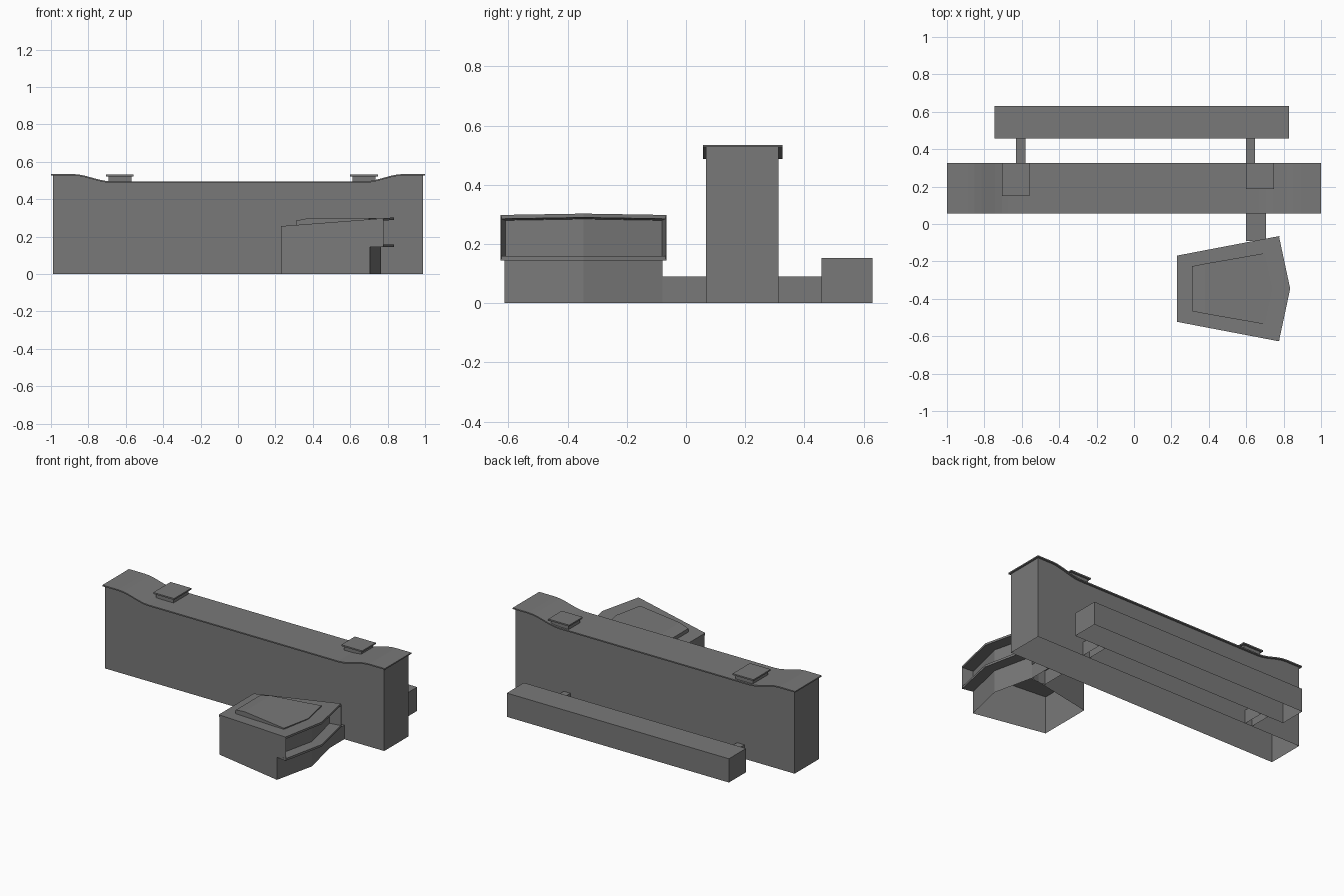
import bpy, bmesh, math
from mathutils import Vector

if "Cube" in bpy.data.objects:
    bpy.data.objects.remove(bpy.data.objects["Cube"])

grey = bpy.data.materials.new("concrete_grey")
grey.diffuse_color = (0.19, 0.19, 0.19, 1)
grey.use_nodes = True
grey.node_tree.nodes["Principled BSDF"].inputs["Base Color"].default_value = grey.diffuse_color


def finish(name, bm, drop_bottom=False, drop_top=False):
    """Orient faces, optionally open the shell, and make the object."""
    bmesh.ops.recalc_face_normals(bm, faces=bm.faces[:])
    bm.normal_update()
    gone = [f for f in bm.faces if (drop_bottom and f.normal.z < -0.5)
            or (drop_top and f.normal.z > 0.5)]
    bmesh.ops.delete(bm, geom=gone, context='FACES')
    mesh = bpy.data.meshes.new(name)
    bm.to_mesh(mesh)
    bm.free()
    mesh.materials.append(grey)
    bpy.context.collection.objects.link(bpy.data.objects.new(name, mesh))


def loft(name, ring_a, ring_b, **opts):
    """Closed solid between two matching rings."""
    bm = bmesh.new()
    a = [bm.verts.new(p) for p in ring_a]
    b = [bm.verts.new(p) for p in ring_b]
    n = len(a)
    bm.faces.new(a)
    bm.faces.new(b)
    for i in range(n):
        j = (i + 1) % n
        bm.faces.new((a[i], a[j], b[j], b[i]))
    finish(name, bm, **opts)


def box(name, x, y, z, **opts):
    ring = [(x[0], y[0]), (x[1], y[0]), (x[1], y[1]), (x[0], y[1])]
    loft(name, [(*p, z[0]) for p in ring], [(*p, z[1]) for p in ring], **opts)


def slab(name, pts, low, high, **opts):
    """Footprint between two heights, each a function of x."""
    loft(name, [(x, y, low(x)) for x, y in pts],
         [(x, y, high(x)) for x, y in pts], **opts)


# Long hall: walls follow the roof curve, open below
def roof_z(x):
    t = min(max((abs(x) - 0.67) / 0.22, 0), 1)
    return 0.495 + 0.04 * (0.5 - 0.5 * math.cos(math.pi * t))


right = [0.67 + 0.22 * i / 6 for i in range(7)]
bend = [-x for x in reversed(right)] + right


def long_profile(half, bottom):
    xs = [-half] + bend + [half]
    upper = [(x, roof_z(x)) for x in xs]
    if bottom is None:
        lower = [(x, roof_z(x) - 0.008) for x in reversed(xs)]
    else:
        upper = [(x, z - 0.006) for x, z in upper]
        lower = [(half, bottom), (-half, bottom)]
    return upper + lower


def along_y(name, profile, y0, y1, **opts):
    loft(name, [(x, y0, z) for x, z in profile], [(x, y1, z) for x, z in profile], **opts)


along_y("hall_walls", long_profile(0.988, 0), 0.068, 0.312,
        drop_bottom=True, drop_top=True)
along_y("hall_roof", long_profile(1.0, None), 0.057, 0.325)

# Rooftop huts with cap plates
for side, x0, x1, y0 in (("left", -0.705, -0.558, 0.15), ("right", 0.6, 0.748, 0.188)):
    box(side + "_roof_hut", (x0 + 0.012, x1 - 0.012), (y0 + 0.012, 0.312), (0.48, 0.522),
        drop_bottom=True)
    box(side + "_roof_hut_cap", (x0, x1), (y0, 0.325), (0.522, 0.531))

# Rear wing and link corridors
box("rear_wing", (-0.745, 0.828), (0.457, 0.63), (0, 0.152), drop_bottom=True)
box("rear_link_left", (-0.632, -0.58), (0.312, 0.457), (0, 0.09), drop_bottom=True)
box("rear_link_right", (0.6, 0.647), (0.312, 0.457), (0, 0.09), drop_bottom=True)
box("front_link", (0.6, 0.705), (-0.09, 0.068), (0, 0.09), drop_bottom=True)

# Front pavilion, mirrored about its own centre line
MID = -0.346


def sym(half):
    return [(x, MID + h) for x, h in half] + [(x, MID - h) for x, h in reversed(half) if h]


def pav_roof(x):
    return 0.256 + (x - 0.23) * 0.077


slab("pavilion_walls", sym([(0.233, 0.174), (0.705, 0.267), (0.765, 0)]),
     lambda x: 0, lambda x: pav_roof(x) - 0.008, drop_bottom=True, drop_top=True)
slab("pavilion_roof", sym([(0.23, 0.177), (0.775, 0.281), (0.835, 0)]),
     lambda x: pav_roof(x) - 0.013, pav_roof)

# Balcony floor and side screens in front of the recessed facade
slab("balcony_floor", [(0.705, MID + 0.267), (0.775, MID + 0.281), (0.835, MID),
                       (0.775, MID - 0.281), (0.705, MID - 0.267), (0.765, MID)],
     lambda x: 0.145, lambda x: 0.159)
for side, s in (("left", 1), ("right", -1)):
    slab(side + "_balcony_screen",
         [(0.705, MID + s * 0.267), (0.778, MID + s * 0.281),
          (0.778, MID + s * 0.278), (0.705, MID + s * 0.264)],
         lambda x: 0.15, lambda x: pav_roof(x) - 0.006)

# Raised roof panel with a chamfered rear edge
bm = bmesh.new()
foot = [(0.31, 0.12), (0.38, 0.134), (0.7, 0.19), (0.74, 0)]
top_z = {0.31: 0.285, 0.38: 0.2995, 0.7: 0.2995, 0.74: 0.3}


def panel_vert(x, h, z):
    return bm.verts.new(Vector((x, MID + h, z)))


tops, lows = [], []
ring = foot + [(x, -h) for x, h in reversed(foot[:-1])]
for x, h in ring:
    tops.append(panel_vert(x, h, top_z[x]))
    lows.append(panel_vert(x, h, pav_roof(x) - 0.003))
for i in range(len(ring)):
    j = (i + 1) % len(ring)
    bm.faces.new((lows[i], lows[j], tops[j], tops[i]))
bm.faces.new((tops[0], tops[1], tops[5], tops[6]))
bm.faces.new(tops[1:6])
finish("pavilion_roof_panel", bm)
